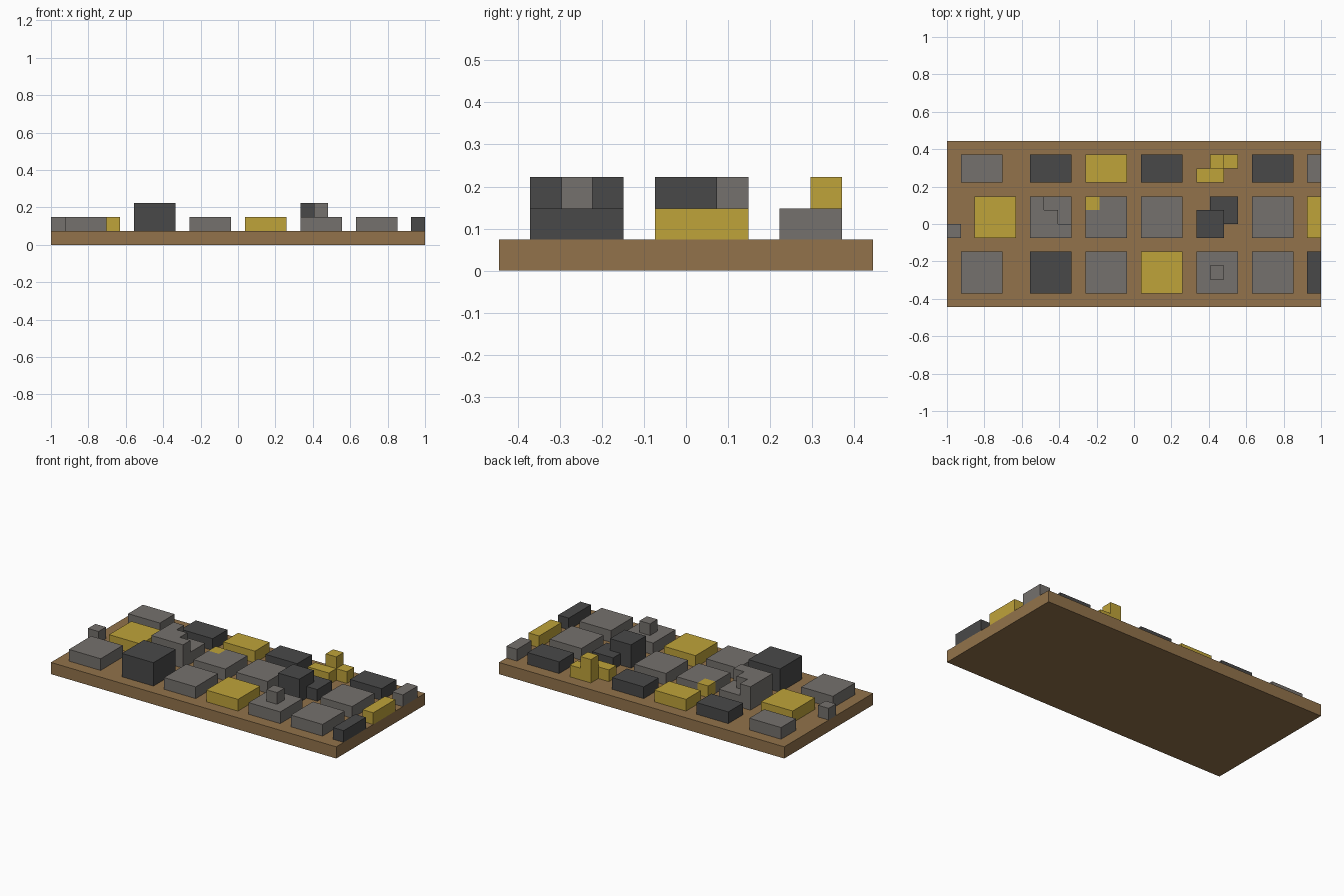
import bpy
import bmesh

U = 2 / 27  # size of one grid unit

if "Cube" in bpy.data.objects:
    bpy.data.objects.remove(bpy.data.objects["Cube"], do_unlink=True)


def material(name, rgb):
    m = bpy.data.materials.new(name)
    m.use_nodes = True
    m.diffuse_color = (*rgb, 1)
    m.node_tree.nodes["Principled BSDF"].inputs["Base Color"].default_value = (*rgb, 1)
    return m


BROWN = material("earth brown", (0.287, 0.171, 0.070))
GREY = material("stone grey", (0.178, 0.165, 0.153))
DARK = material("charcoal", (0.066, 0.066, 0.066))
YELLOW = material("mustard yellow", (0.520, 0.366, 0.042))


def block(name, mat, x, y, plan, floor=1):
    """Stepped solid: each plan string is a row of column heights, front row first."""
    height = {(i, j): int(c) for j, row in enumerate(plan) for i, c in enumerate(row)}
    solid = {(i, j, k) for (i, j), h in height.items() for k in range(h)}
    bm = bmesh.new()
    for cell in solid:
        for axis in range(3):
            for side in (0, 1):
                near = list(cell)
                near[axis] += 2 * side - 1
                if tuple(near) in solid:
                    continue
                # one outward-facing square on the exposed side
                a, b = (axis + 1) % 3, (axis + 2) % 3
                corners = []
                for da, db in ((0, 0), (1, 0), (1, 1), (0, 1)):
                    p = list(cell)
                    p[axis] += side
                    p[a] += da
                    p[b] += db
                    corners.append(((x + p[0]) * U - 1, (y + p[1] - 6) * U, (floor + p[2]) * U))
                if not side:
                    corners.reverse()
                bm.faces.new([bm.verts.new(c) for c in corners])
    bmesh.ops.remove_doubles(bm, verts=bm.verts[:], dist=U / 100)
    bmesh.ops.dissolve_limit(bm, angle_limit=0.01, verts=bm.verts[:], edges=bm.edges[:])
    mesh = bpy.data.meshes.new(name)
    bm.to_mesh(mesh)
    bm.free()
    mesh.materials.append(mat)
    bpy.context.collection.objects.link(bpy.data.objects.new(name, mesh))


def flat(width, depth, height=1):
    return [str(height) * width] * depth


# Ground slab
block("ground_slab", BROWN, 0, 0, flat(27, 12), floor=0)

# Front row of buildings
block("front_house_1", GREY, 1, 1, flat(3, 3))
block("front_tower", DARK, 6, 1, flat(3, 3, 2))
block("front_house_2", GREY, 10, 1, flat(3, 3))
block("front_house_3", YELLOW, 14, 1, flat(3, 3))
block("front_house_with_roof_hut", GREY, 18, 1, ["111", "121", "111"])
block("front_house_4", GREY, 22, 1, flat(3, 3))
block("front_edge_house", DARK, 26, 1, flat(1, 3))

# Middle row of buildings
block("middle_hut", GREY, 0, 5, ["1"])
block("middle_house_1", YELLOW, 2, 5, flat(3, 3))
block("middle_stepped_house", GREY, 6, 5, ["222", "221", "211"])
block("middle_house_2", GREY, 10, 5, ["111", "111", "011"])
block("middle_corner_annex", YELLOW, 10, 7, ["1"])
block("middle_house_3", GREY, 14, 5, flat(3, 3))
block("middle_split_house", DARK, 18, 5, ["220", "221", "011"])
block("middle_house_4", GREY, 22, 5, flat(3, 3))
block("middle_edge_house", YELLOW, 26, 5, flat(1, 3))

# Back row of buildings
block("back_house_1", GREY, 1, 9, flat(3, 2))
block("back_house_2", DARK, 6, 9, flat(3, 2))
block("back_house_3", YELLOW, 10, 9, flat(3, 2))
block("back_house_4", DARK, 14, 9, flat(3, 2))
block("back_zigzag_house", YELLOW, 18, 9, ["110", "021"])
block("back_house_5", DARK, 22, 9, flat(3, 2))
block("back_edge_house", GREY, 26, 9, flat(1, 2))
